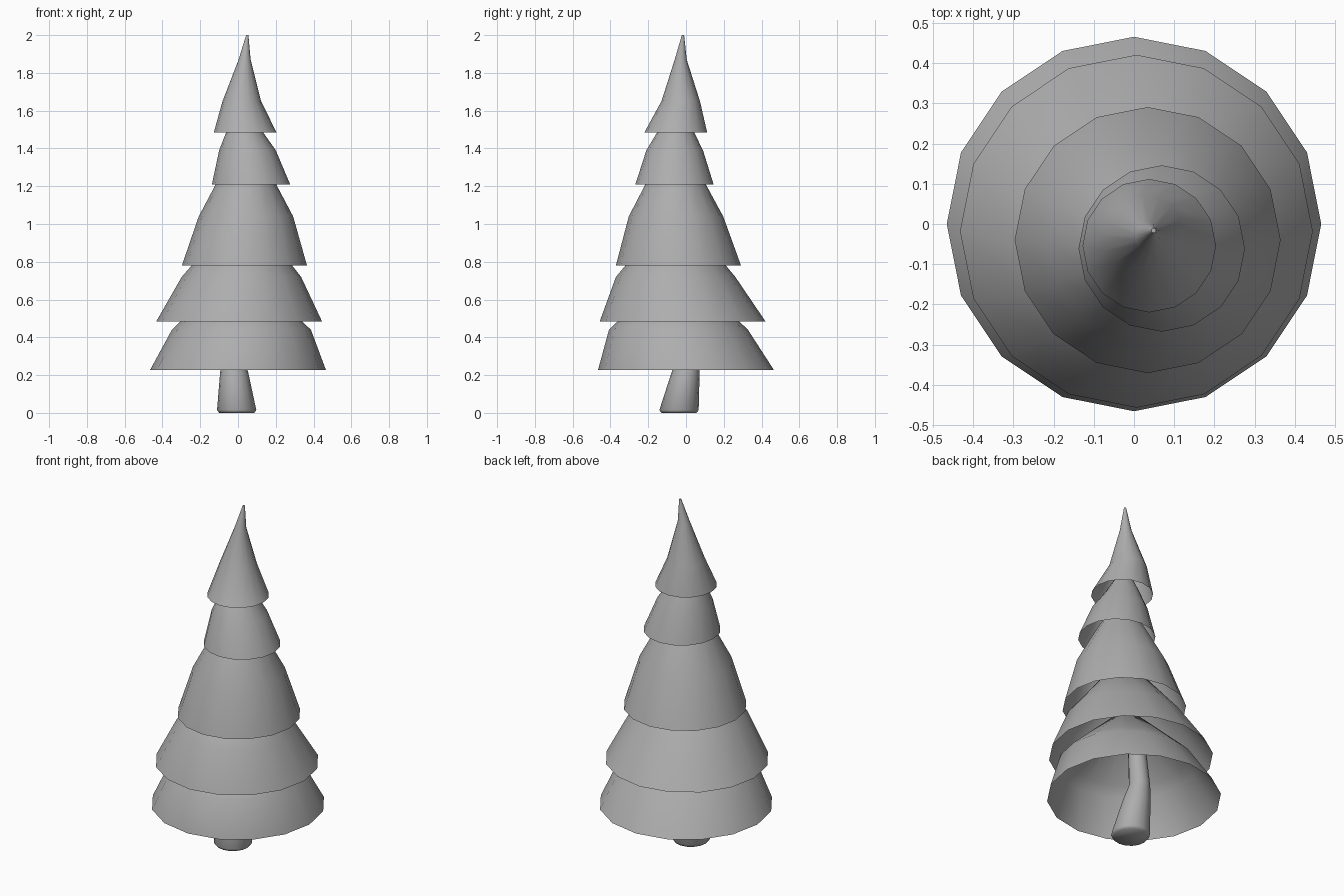
import bpy
import bmesh
from math import cos, sin, tau, radians

SIDES = 16
GREY = (0.42, 0.42, 0.42, 1)

cube = bpy.data.objects.get("Cube")
if cube:
    bpy.data.objects.remove(cube, do_unlink=True)

grey = bpy.data.materials.new("plain grey")
grey.use_nodes = True
grey.diffuse_color = GREY
grey.node_tree.nodes["Principled BSDF"].inputs["Base Color"].default_value = GREY


def loft(name, rings, cap_bottom=False):
    """Skin a stack of circles, each given as (z, centre x, centre y, radius)."""
    bm = bmesh.new()
    loops = []
    for z, cx, cy, r in rings:
        loops.append([bm.verts.new((cx + r * cos(tau * i / SIDES),
                                    cy + r * sin(tau * i / SIDES), z))
                      for i in range(SIDES)])
    for low, high in zip(loops, loops[1:]):
        for i in range(SIDES):
            j = (i + 1) % SIDES
            bm.faces.new((low[i], low[j], high[j], high[i]))
    bm.faces.new(loops[-1])
    if cap_bottom:
        bm.faces.new(loops[0][::-1])
    mesh = bpy.data.meshes.new(name)
    bm.to_mesh(mesh)
    bm.free()
    mesh.materials.append(grey)
    obj = bpy.data.objects.new(name, mesh)
    bpy.context.collection.objects.link(obj)
    bpy.ops.object.select_all(action='DESELECT')
    obj.select_set(True)
    bpy.context.view_layer.objects.active = obj
    bpy.ops.object.shade_smooth_by_angle(angle=radians(60))


# Bent trunk with a rounded foot
loft("trunk", [(0, -.007, -.037, .093), (.015, -.007, -.037, .104),
               (.21, -.02, -.003, .075), (.3, -.028, .013, .057),
               (.6, -.015, 0, .045)], cap_bottom=True)

# Open-bottomed branch tiers, lowest first, each tucked inside the next
tiers = {
    "branch_tier_1": [(.226, 0, 0, .466), (.44, .018, -.04, .368),
                      (.49, .017, -.04, .316), (.77, .02, -.04, .02)],
    "branch_tier_2": [(.484, .006, -.018, .439), (.72, .018, -.055, .316),
                      (.785, .021, -.055, .262), (1.08, .03, -.055, .02)],
    "branch_tier_3": [(.781, .034, -.04, .331), (1.04, .042, -.053, .25),
                      (1.21, .042, -.055, .16), (1.46, .042, -.055, .02)],
    "branch_tier_4": [(1.21, .069, -.061, .207), (1.39, .05, -.06, .15),
                      (1.485, .035, -.055, .098), (1.63, .03, -.04, .02)],
    "branch_tier_5": [(1.485, .038, -.054, .166), (1.65, .02, -.028, .102),
                      (1.87, .035, -.028, .032), (2.0, .049, -.016, .006)],
}
for name, rings in tiers.items():
    loft(name, rings)
